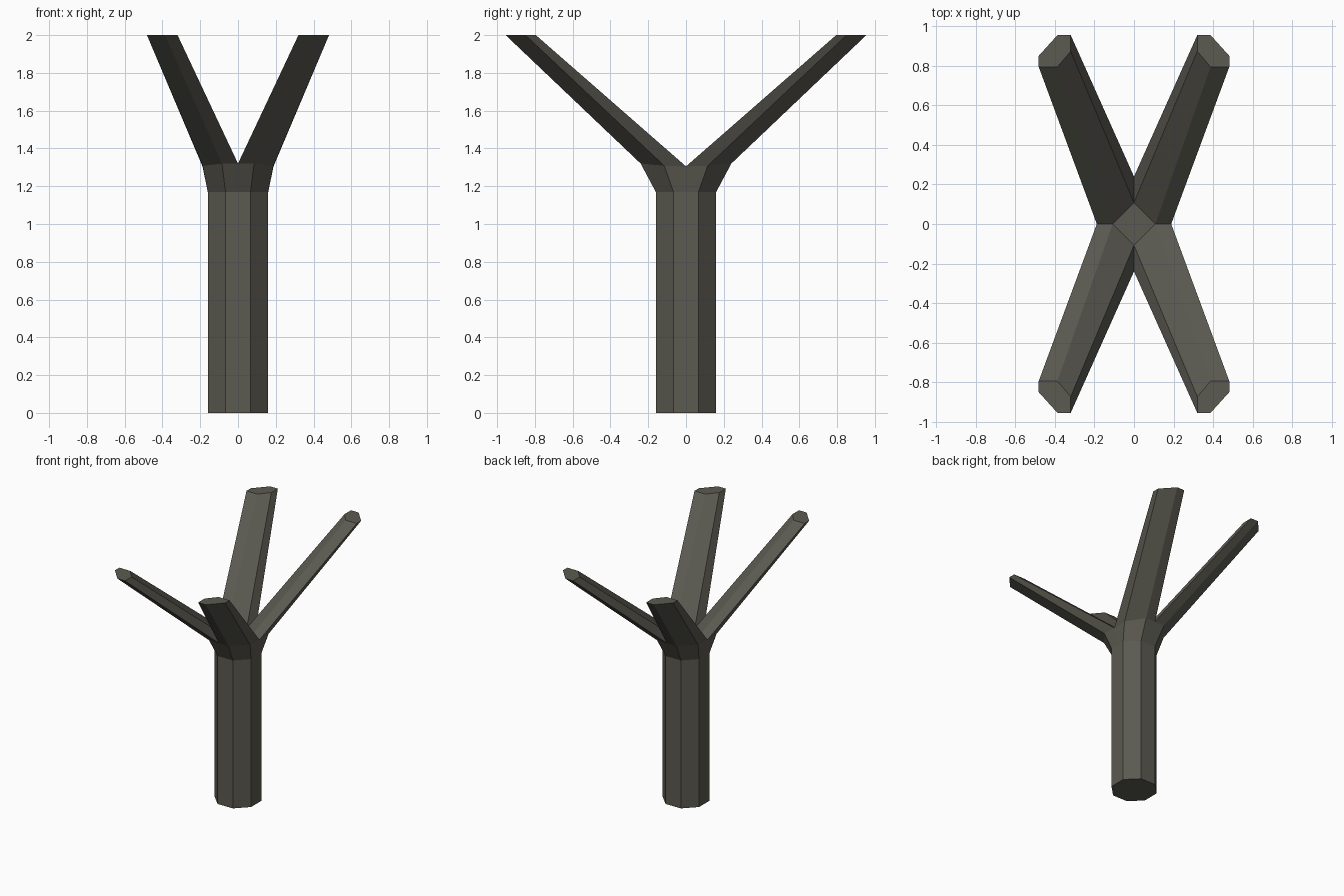
import bpy, bmesh, math

if "Cube" in bpy.data.objects:
    bpy.data.objects.remove(bpy.data.objects["Cube"])

bark = bpy.data.materials.new("dark_bark")
bark.diffuse_color = (0.105, 0.102, 0.082, 1)
bark.use_nodes = True
bark.node_tree.nodes["Principled BSDF"].inputs["Base Color"].default_value = bark.diffuse_color

R, H = 0.16, 1.17                 # trunk apothem and height
K = R * math.tan(math.pi / 8)     # half of an octagon side

# Rings of one quarter, listed from the x axis round to the y axis
octagon = [(R, 0), (R, K), (K, R), (0, R)]
base = [(x, y, 0) for x, y in octagon]
collar = [(x, y, H) for x, y in octagon]
fork = [(0.188, 0, 1.305), (0.187, 0.115, 1.308), (0.085, 0.24, 1.32), (0, 0.24, 1.32)]
crotch = [(0, 0.108, 1.305), (0.108, 0, 1.305)]
tip = [(0.482, 0.795, 2), (0.482, 0.85, 2), (0.387, 0.955, 2),
       (0.32, 0.955, 2), (0.32, 0.873, 2), (0.387, 0.795, 2)]

bm = bmesh.new()


def ring(points):
    return [bm.verts.new(p) for p in points]


def bridge(a, b, closed=False):
    n = len(a)
    for i in range(n if closed else n - 1):
        j = (i + 1) % n
        bm.faces.new((a[i], a[j], b[j], b[i]))


for sx in (1, -1):
    for sy in (1, -1):
        def side(pts):
            return ring([(sx * x, sy * y, z) for x, y, z in pts])
        b, c, f, m, t = map(side, (base, collar, fork, crotch, tip))
        # trunk quarter and flared collar
        bridge(b, c)
        bridge(c, f)
        # six-sided branch with its cut end
        bridge(f + m, t, closed=True)
        bm.faces.new(t)
        # trunk underside and flat centre of the fork
        bm.faces.new(b + ring([(0, 0, 0)]))
        bm.faces.new(m + ring([(0, 0, 1.305)]))

# Weld the quarters and clear flat seams
bmesh.ops.remove_doubles(bm, verts=bm.verts[:], dist=0.001)
bmesh.ops.recalc_face_normals(bm, faces=bm.faces[:])
bmesh.ops.dissolve_limit(bm, angle_limit=math.radians(0.5),
                         verts=bm.verts[:], edges=bm.edges[:])

mesh = bpy.data.meshes.new("forked_trunk")
bm.to_mesh(mesh)
bm.free()
mesh.materials.append(bark)
bpy.context.collection.objects.link(bpy.data.objects.new("forked_trunk", mesh))
